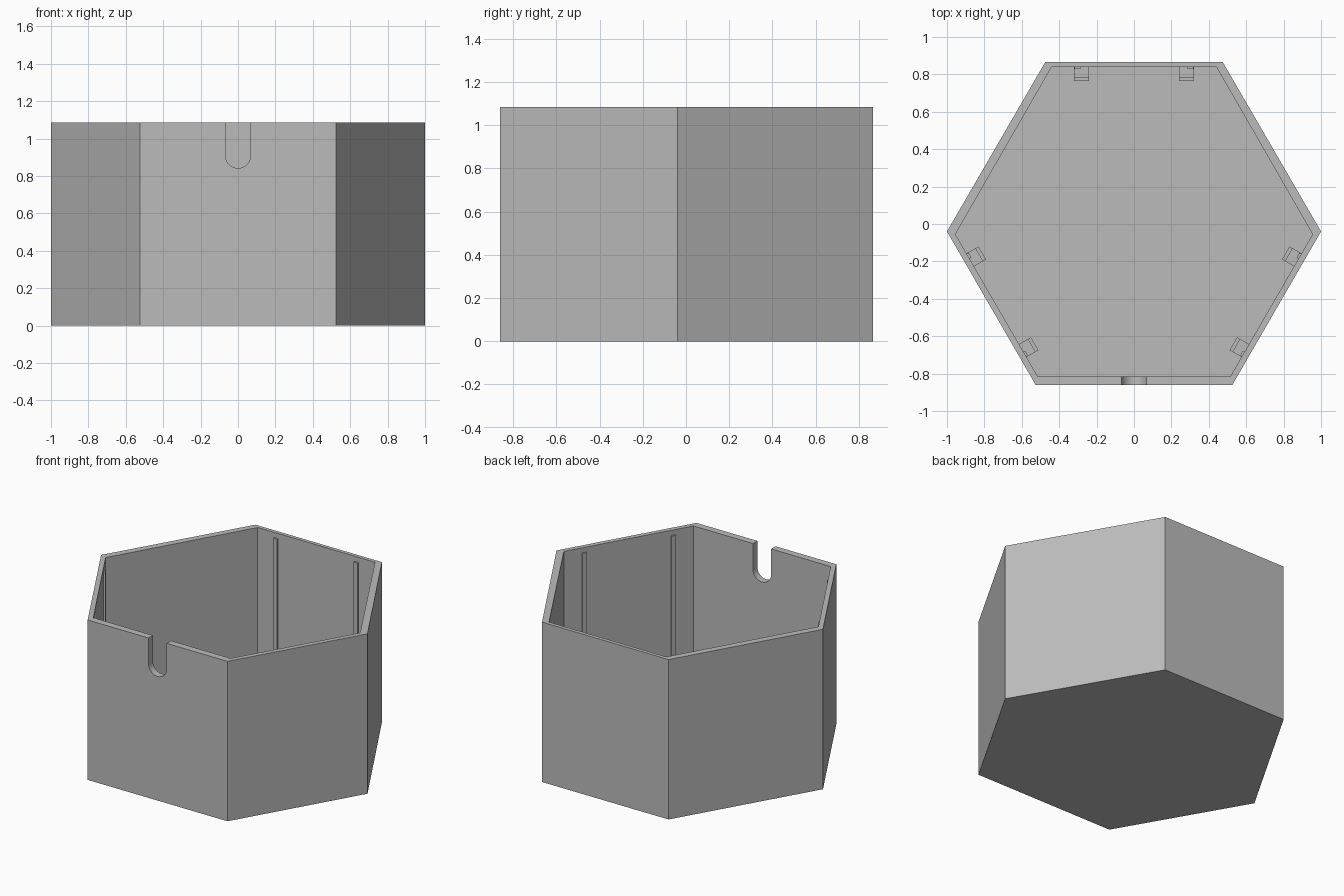
import bpy
import bmesh
import math
from mathutils import Matrix, Vector

cube = bpy.data.objects.get("Cube")
if cube:
    bpy.data.objects.remove(cube, do_unlink=True)

GREY = (0.5, 0.5, 0.5, 1)
grey = bpy.data.materials.new("plain_grey")
grey.use_nodes = True
grey.diffuse_color = GREY
grey.node_tree.nodes["Principled BSDF"].inputs["Base Color"].default_value = GREY

HEIGHT, FLOOR = 1.085, 0.045
CENTRE = Vector((0, -0.01, 0))


def prism(name, outline, low, high, matrix=Matrix()):
    """Extrude a flat outline from low to high, then place it."""
    bm = bmesh.new()
    face = bm.faces.new([bm.verts.new((x, y, low)) for x, y in outline])
    top = bmesh.ops.extrude_face_region(bm, geom=[face])["geom"]
    moved = [v for v in top if isinstance(v, bmesh.types.BMVert)]
    bmesh.ops.translate(bm, vec=(0, 0, high - low), verts=moved)
    bmesh.ops.transform(bm, matrix=matrix, verts=bm.verts)
    bmesh.ops.recalc_face_normals(bm, faces=bm.faces)
    mesh = bpy.data.meshes.new(name)
    bm.to_mesh(mesh)
    bm.free()
    mesh.materials.append(grey)
    obj = bpy.data.objects.new(name, mesh)
    bpy.context.collection.objects.link(obj)
    return obj


def mirrored(half):
    """Close a right-hand half outline with its left-hand mirror."""
    return half + [(-x, y) for x, y in reversed(half) if x]


def box(x0, x1, y0, y1):
    return [(x0, y0), (x1, y0), (x1, y1), (x0, y1)]


def circle(x, y, radius, start=0, sweep=2 * math.pi, steps=32):
    return [(x + radius * math.cos(start + sweep * i / steps),
             y + radius * math.sin(start + sweep * i / steps)) for i in range(steps)]


def cut(target, cutter):
    cutter.hide_render = True
    mod = target.modifiers.new("cut", 'BOOLEAN')
    mod.operation, mod.solver, mod.object = 'DIFFERENCE', 'EXACT', cutter
    bpy.context.view_layer.objects.active = target
    bpy.ops.object.modifier_apply(modifier=mod.name)
    bpy.data.objects.remove(cutter, do_unlink=True)


# Six-sided open box
shell = prism("hexagonal_box", mirrored([(0.525, -0.862), (1, -0.04), (0.475, 0.865)]), 0, HEIGHT)
cut(shell, prism("cavity_cutter", mirrored([(0.515, -0.815), (0.955, -0.055), (0.44, 0.84)]),
                 FLOOR, HEIGHT + 0.1))

# Round-bottomed cable slot in the front wall
slot = circle(0, 0.91, 0.068, math.pi, math.pi, 24) + [(0.068, 0.91), (0.068, 1.2), (-0.068, 1.2)]
cut(shell, prism("cable_slot_cutter", slot, 0.77, 0.9, Matrix.Rotation(math.pi / 2, 4, 'X')))
bpy.ops.object.select_all(action='DESELECT')
shell.select_set(True)
bpy.context.view_layer.objects.active = shell
bpy.ops.object.shade_smooth_by_angle(angle=math.radians(30))

# Guide rails and foot clips, a pair on every second wall
for turn, wall in enumerate(("back", "right", "left")):
    spin = (Matrix.Translation(CENTRE) @ Matrix.Rotation(-turn * math.tau / 3, 4, 'Z')
            @ Matrix.Translation(-CENTRE))
    for side, label in ((1, "a"), (-1, "b")):
        place = spin @ Matrix.Scale(side, 4, (1, 0, 0))
        tag = f"{wall}_{label}"
        prism("guide_rail_" + tag, box(0.287, 0.317, 0.828, 0.845), FLOOR, 1.05, place)
        prism("clip_foot_" + tag, box(0.24, 0.32, 0.785, 0.845), FLOOR, 0.09, place)
        prism("clip_lip_" + tag, box(0.24, 0.32, 0.765, 0.785), FLOOR, 0.13, place)

# Raised floor marks: arrow and one, two and three dots
arrow = mirrored([(0.075, 0.105), (0.075, 0.23), (0.155, 0.23), (0, 0.385)])
prism("floor_arrow", arrow, FLOOR - 0.005, FLOOR + 0.008)
dots = [(0, 0.45), (-0.425, -0.195), (-0.375, -0.283),
        (0.445, -0.15), (0.395, -0.24), (0.345, -0.325)]
for number, (x, y) in enumerate(dots, 1):
    prism(f"floor_dot_{number}", circle(x, y, 0.031), FLOOR - 0.005, FLOOR + 0.008)
